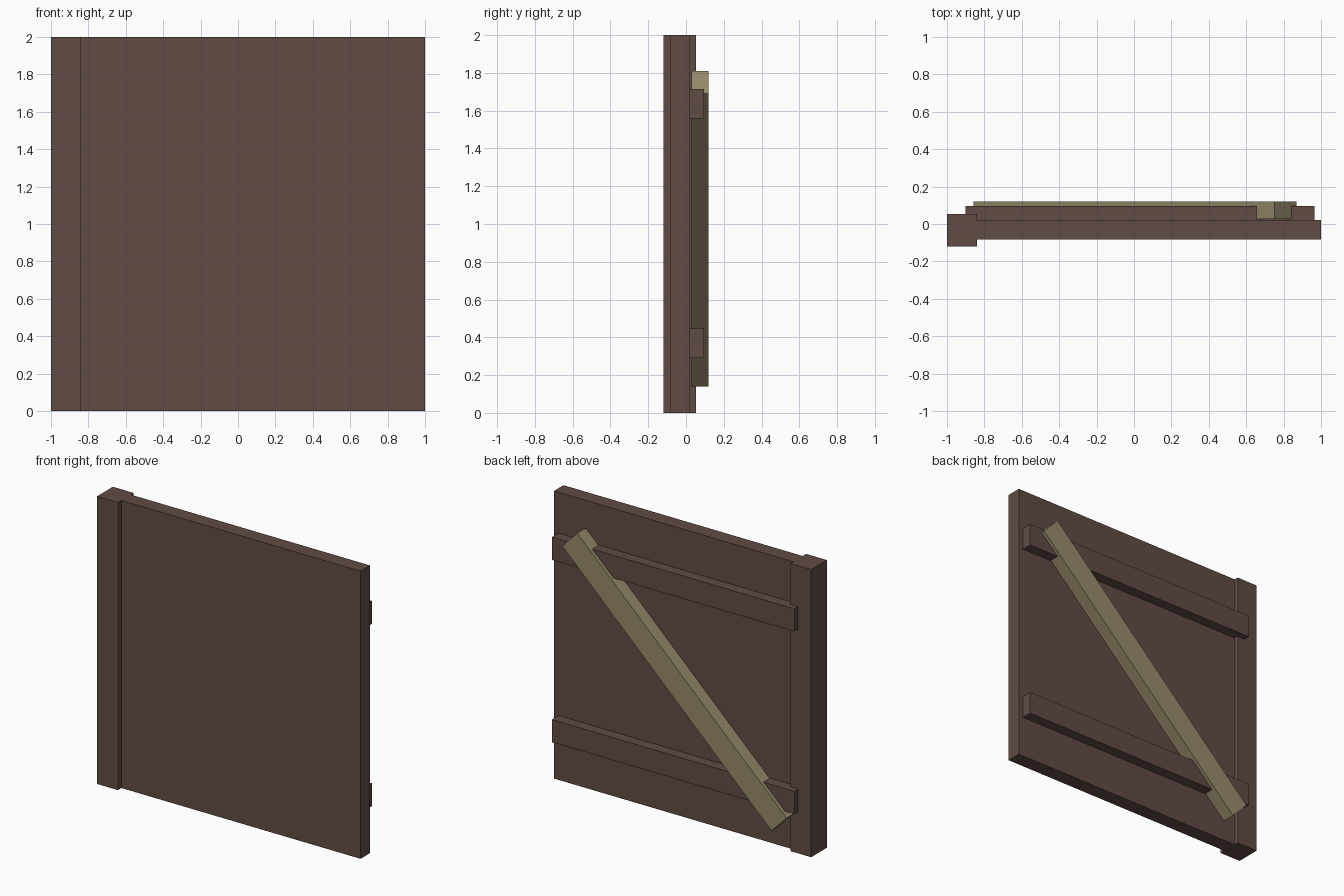
import bpy, math
from mathutils import Matrix

if "Cube" in bpy.data.objects:
    bpy.data.objects.remove(bpy.data.objects["Cube"])


def material(name, rgb):
    m = bpy.data.materials.new(name)
    m.diffuse_color = (*rgb, 1.0)
    m.use_nodes = True
    m.node_tree.nodes["Principled BSDF"].inputs["Base Color"].default_value = m.diffuse_color
    return m


brown = material("dark_brown_wood", (0.119, 0.070, 0.058))
olive = material("olive_wood", (0.314, 0.258, 0.147))


def box(name, x, y, z, mat, angle=0.0):
    """Box from (min, max) ranges, optionally turned about its own y axis."""
    bpy.ops.mesh.primitive_cube_add(size=1)
    ob = bpy.context.object
    ob.name = name
    ranges = (x, y, z)
    size = [b - a for a, b in ranges]
    centre = [(a + b) / 2 for a, b in ranges]
    ob.data.transform(Matrix.Translation(centre)
                      @ Matrix.Rotation(angle, 4, 'Y')
                      @ Matrix.Diagonal((*size, 1)))
    ob.data.materials.append(mat)
    return ob


# hinge post and door panel
box("hinge_post", (-1.0, -0.84), (-0.12, 0.053), (0, 2), brown)
box("door_panel", (-0.84, 1.0), (-0.082, 0.022), (0, 2), brown)

# horizontal rails on the back
for label, z in (("lower", 0.29), ("upper", 1.558)):
    box(label + "_rail", (-0.90, 0.965), (0.02, 0.095), (z, z + 0.158), brown)

# diagonal brace across the rails
cx, cz, length, width = 0.005, 0.975, 2.235, 0.167
box("diagonal_brace", (cx - length / 2, cx + length / 2), (0.028, 0.12),
    (cz - width / 2, cz + width / 2), olive, -math.radians(43.9))
